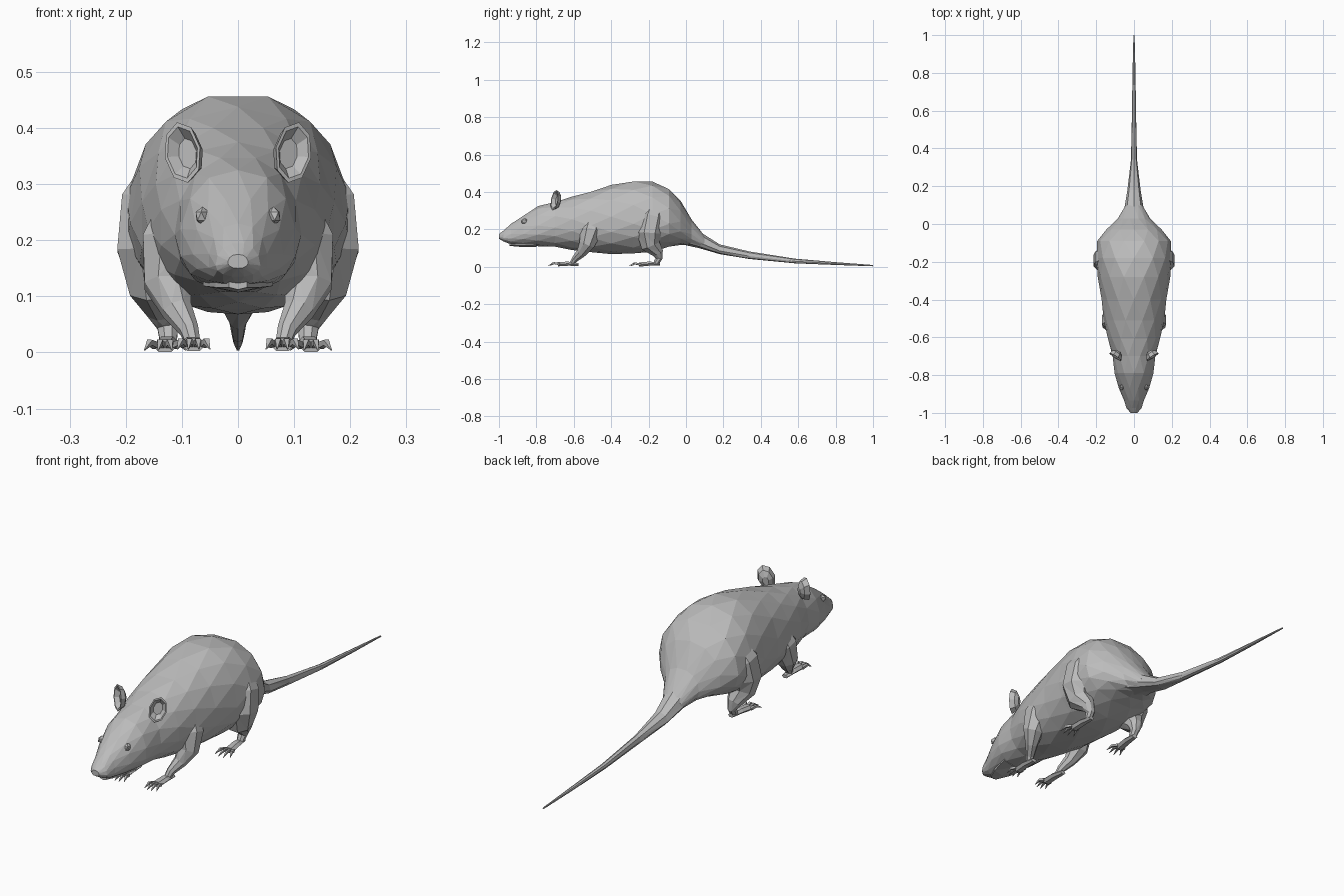
import bpy, bmesh
from math import cos, sin, pi, copysign
from mathutils import Vector, Matrix

cube = bpy.data.objects.get("Cube")
if cube:
    bpy.data.objects.remove(cube, do_unlink=True)

fur = bpy.data.materials.new("plain grey")
fur.use_nodes = True
GREY = (0.5, 0.5, 0.5, 1)
fur.diffuse_color = GREY
fur.node_tree.nodes["Principled BSDF"].inputs["Base Color"].default_value = GREY


def finish(name, bm):
    bmesh.ops.recalc_face_normals(bm, faces=bm.faces)
    mesh = bpy.data.meshes.new(name)
    bm.to_mesh(mesh)
    bm.free()
    mesh.materials.append(fur)
    obj = bpy.data.objects.new(name, mesh)
    bpy.context.collection.objects.link(obj)
    return obj


def loft(name, rings, staggered=False):
    """Skin a row of point rings with triangles and close both ends."""
    bm = bmesh.new()
    rows = [[bm.verts.new(p) for p in ring] for ring in rings]
    n = len(rows[0])
    for k, (a, b) in enumerate(zip(rows, rows[1:])):
        for i in range(n):
            j = (i + 1) % n
            if staggered and k % 2:
                tris = (a[i], a[j], b[j]), (a[i], b[j], b[i])
            else:
                tris = (a[i], a[j], b[i]), (a[j], b[j], b[i])
            for t in tris:
                bm.faces.new(t)
    bm.faces.new(rows[0])
    bm.faces.new(rows[-1])
    return finish(name, bm)


def section(y, w, low, mid, top, n, shift=0.0):
    """Upright egg-shaped cross-section, widest at height mid."""
    ring = []
    for i in range(n):
        a = pi / 2 + 2 * pi * (i + shift) / n
        c, s = cos(a), sin(a)
        x = w * copysign(abs(c) ** 0.85, c)
        ring.append(Vector((x, y, mid + s * ((top - mid) if s > 0 else (mid - low)))))
    return ring


def limb(name, side, path, n=6, flat=1.0):
    """Tube through (x, y, z, radius) points; flat squashes it in height."""
    pts = [Vector(p[:3]) for p in path]
    rings = []
    for k, p in enumerate(pts):
        d = (pts[min(k + 1, len(pts) - 1)] - pts[max(k - 1, 0)]).normalized()
        u = d.cross(Vector((1, 0, 0))).normalized()
        v = d.cross(u)
        ring = []
        for i in range(n):
            a = 2 * pi * (i + 0.5) / n
            q = p + path[k][3] * (u * cos(a) * flat + v * sin(a))
            ring.append(Vector((q.x * side, q.y, max(q.z, 0.0))))
        rings.append(ring)
    return loft(name, rings)


def foot(name, side, heel, ball, toe_len, spread):
    """Flat sole with four raised, clawed toes."""
    h, b = Vector(heel), Vector(ball)
    m = (h + b) / 2 + Vector((0, 0, 0.004))
    limb(name, side, [(*h, 0.014), (*m, 0.021), (*b, 0.022)], flat=0.6)
    for t in range(4):
        f = (t - 1.5) / 1.5
        reach = toe_len * (1 - 0.25 * abs(f))
        base = b + Vector((f * 0.017, 0.008, 0))
        knuckle = base + Vector((f * spread * 0.5, -reach * 0.55, 0.006))
        tip = base + Vector((f * spread, -reach, -0.008))
        limb(f"{name}_toe_{t + 1}", side,
             [(*base, 0.008), (*knuckle, 0.007), (*tip, 0.001)], n=4)


# Head and trunk: y, half width, bottom, widest height, top
body = [
    (-1.0, 0.018, 0.15, 0.16, 0.175), (-0.975, 0.04, 0.135, 0.155, 0.195),
    (-0.935, 0.053, 0.12, 0.16, 0.23), (-0.87, 0.08, 0.115, 0.175, 0.275),
    (-0.79, 0.105, 0.11, 0.19, 0.325), (-0.70, 0.113, 0.105, 0.21, 0.35),
    (-0.61, 0.14, 0.09, 0.22, 0.375), (-0.51, 0.16, 0.075, 0.22, 0.405),
    (-0.40, 0.175, 0.068, 0.22, 0.438), (-0.28, 0.192, 0.068, 0.23, 0.462),
    (-0.18, 0.203, 0.08, 0.23, 0.456), (-0.09, 0.195, 0.105, 0.23, 0.42),
    (-0.03, 0.15, 0.117, 0.21, 0.355), (0.03, 0.085, 0.113, 0.175, 0.255),
    (0.10, 0.045, 0.098, 0.125, 0.165),
]
loft("body", [section(*s, 14, 0.5 * (k % 2)) for k, s in enumerate(body)], True)

# Tail tapering to the ground
tail = [
    (0.0, 0.085, 0.115, 0.16, 0.25), (0.07, 0.053, 0.1, 0.13, 0.19),
    (0.18, 0.035, 0.068, 0.085, 0.12), (0.34, 0.016, 0.042, 0.057, 0.082),
    (0.58, 0.011, 0.019, 0.03, 0.044), (0.8, 0.008, 0.01, 0.017, 0.025),
    (1.0, 0.003, 0.003, 0.006, 0.01),
]
loft("tail", [section(*s, 8) for s in tail])

# Nose pad and lower jaw
loft("nose", [section(-1.0, 0.014, 0.152, 0.162, 0.172, 6),
              section(-0.97, 0.03, 0.145, 0.165, 0.19, 6)])
loft("lower_jaw", [section(-0.945, 0.018, 0.112, 0.12, 0.13, 6),
                   section(-0.89, 0.045, 0.107, 0.125, 0.15, 6),
                   section(-0.8, 0.07, 0.107, 0.13, 0.16, 6)])

for side, label in ((1, "left"), (-1, "right")):
    # Front leg
    limb(label + "_front_leg", side, [
        (0.085, -0.49, 0.27, 0.05), (0.112, -0.51, 0.19, 0.064),
        (0.125, -0.53, 0.12, 0.045), (0.108, -0.56, 0.075, 0.028),
        (0.087, -0.595, 0.04, 0.018), (0.08, -0.61, 0.016, 0.014)], n=8)
    foot(label + "_front_foot", side, (0.082, -0.575, 0.012),
         (0.079, -0.685, 0.014), 0.065, 0.012)

    # Haunch and hind leg
    limb(label + "_hind_leg", side, [
        (0.11, -0.16, 0.33, 0.055), (0.138, -0.18, 0.26, 0.076),
        (0.145, -0.195, 0.18, 0.076), (0.142, -0.19, 0.115, 0.055),
        (0.132, -0.15, 0.075, 0.032), (0.125, -0.145, 0.045, 0.02),
        (0.124, -0.16, 0.018, 0.016)], n=8)
    foot(label + "_hind_foot", side, (0.122, -0.14, 0.015),
         (0.13, -0.25, 0.012), 0.07, 0.02)

    # Cupped ear: back, rim and hollow as scaled ovals along its facing
    facing = Vector((0.5, -0.85, 0.1)).normalized()
    up = Vector((0.22, 0.12, 0.95))
    up = (up - facing * up.dot(facing)).normalized()
    across = facing.cross(up)
    rings = []
    for depth, size in ((-0.03, 0.35), (-0.018, 0.8), (0.004, 1), (0.004, 0.85), (-0.014, 0.5)):
        ring = []
        for i in range(8):
            a = 2 * pi * i / 8
            p = (Vector((0.097, -0.7, 0.356)) + facing * depth
                 + size * (up * 0.056 * sin(a) + across * 0.037 * cos(a)))
            ring.append(Vector((p.x * side, p.y, p.z)))
        rings.append(ring)
    loft(label + "_ear", rings)

    # Almond eye
    bm = bmesh.new()
    place = (Matrix.Translation((0.063 * side, -0.863, 0.243))
             @ Matrix.Rotation(0.35 * side, 4, "Z")
             @ Matrix.Diagonal((0.013, 0.02, 0.017, 1)))
    bmesh.ops.create_icosphere(bm, subdivisions=1, radius=1, matrix=place)
    finish(label + "_eye", bm)
